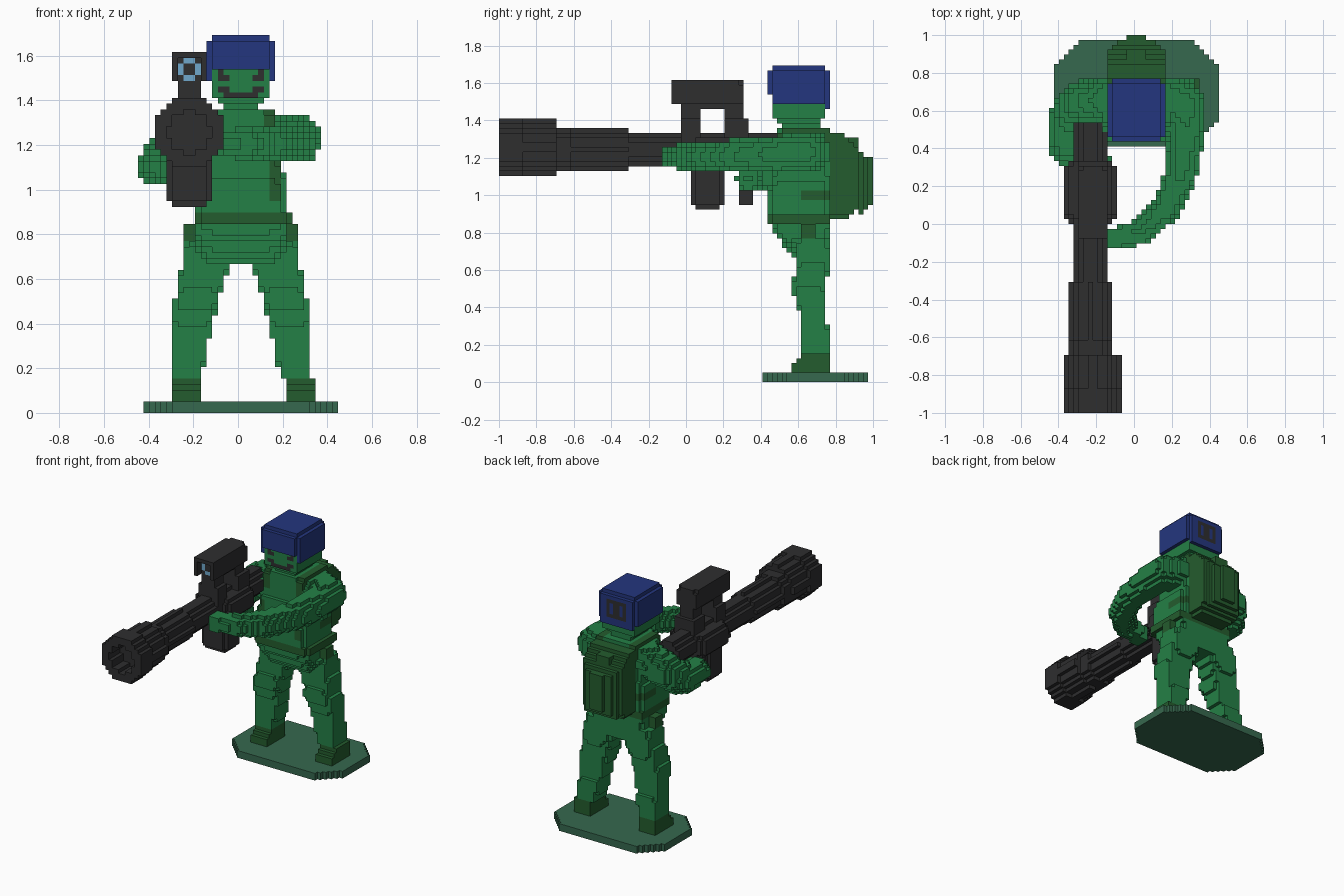
import bpy, bmesh, math
from mathutils import Vector

V = 2 / 78  # edge length of one block

cube = bpy.data.objects.get("Cube")
if cube:
    bpy.data.objects.remove(cube, do_unlink=True)


def material(name, rgb):
    lin = [(c / 255 / 12.92) if c < 10 else ((c / 255 + 0.055) / 1.055) ** 2.4 for c in rgb]
    m = bpy.data.materials.new(name)
    m.use_nodes = True
    m.diffuse_color = (*lin, 1)
    m.node_tree.nodes["Principled BSDF"].inputs["Base Color"].default_value = (*lin, 1)
    return m


GREEN = material("uniform green", (36, 128, 70))
DARK = material("dark green", (36, 92, 46))
STAND = material("stand green", (54, 104, 78))
BLACK = material("gunmetal", (46, 46, 47))
BLUE = material("helmet blue", (36, 54, 126))
GLASS = material("lens blue", (112, 168, 204))


# --- Shapes: each is (bounds, inside test), measured in blocks ---
def box(x0, x1, y0, y1, z0, z1):
    def test(x, y, z):
        return x0 < x < x1 and y0 < y < y1 and z0 < z < z1
    return (x0, x1, y0, y1, z0, z1), test


def loft(rows, n=5):
    """Stack of rounded rectangles; each row is z, x0, x1, y0, y1."""
    def test(x, y, z):
        for a, b in zip(rows, rows[1:]):
            if a[0] <= z <= b[0]:
                t = (z - a[0]) / (b[0] - a[0])
                x0, x1, y0, y1 = (p + (q - p) * t for p, q in zip(a[1:], b[1:]))
                u = abs(2 * x - x0 - x1) / (x1 - x0)
                v = abs(2 * y - y0 - y1) / (y1 - y0)
                return u ** n + v ** n <= 1
        return False
    c = list(zip(*rows))
    return (min(c[1]), max(c[2]), min(c[3]), max(c[4]), c[0][0], c[0][-1]), test


def limb(pts):
    """Chain of tapered capsules; each point is x, y, z, radius."""
    pts = [(Vector(p[:3]), p[3]) for p in pts]

    def test(x, y, z):
        q = Vector((x, y, z))
        for (a, ra), (b, rb) in zip(pts, pts[1:]):
            d = b - a
            t = max(0, min(1, (q - a).dot(d) / d.length_squared))
            if (q - a - d * t).length <= ra + (rb - ra) * t:
                return True
        return False
    lo = [min(p[i] - r for p, r in pts) for i in range(3)]
    hi = [max(p[i] + r for p, r in pts) for i in range(3)]
    return (lo[0], hi[0], lo[1], hi[1], lo[2], hi[2]), test


def barrel(cx, cz, y0, y1, r, bore=0):
    """Round bar along y, optionally hollow."""
    def test(x, y, z):
        return y0 < y < y1 and bore <= math.hypot(x - cx, z - cz) <= r
    return (cx - r, cx + r, y0, y1, cz - r, cz + r), test


def mirror(shape):
    (x0, x1, *rest), f = shape
    return (-x1, -x0, *rest), lambda x, y, z: f(-x, y, z)


# --- Turn shapes into one block-built mesh, keeping only outer faces ---
SIDES = {
    (1, 0, 0): ((1, 0, 0), (1, 1, 0), (1, 1, 1), (1, 0, 1)),
    (-1, 0, 0): ((0, 0, 0), (0, 0, 1), (0, 1, 1), (0, 1, 0)),
    (0, 1, 0): ((0, 1, 0), (0, 1, 1), (1, 1, 1), (1, 1, 0)),
    (0, -1, 0): ((0, 0, 0), (1, 0, 0), (1, 0, 1), (0, 0, 1)),
    (0, 0, 1): ((0, 0, 1), (1, 0, 1), (1, 1, 1), (0, 1, 1)),
    (0, 0, -1): ((0, 0, 0), (0, 1, 0), (1, 1, 0), (1, 0, 0)),
}


def build(name, mats, shapes, paint=None):
    cells = set()
    for (x0, x1, y0, y1, z0, z1), test in shapes:
        for i in range(math.floor(x0), math.ceil(x1)):
            for j in range(math.floor(y0), math.ceil(y1)):
                for k in range(math.floor(z0), math.ceil(z1)):
                    if test(i + .5, j + .5, k + .5):
                        cells.add((i, j, k))
    bm = bmesh.new()
    verts = {}
    for (i, j, k) in sorted(cells):
        for nrm, corners in SIDES.items():
            if (i + nrm[0], j + nrm[1], k + nrm[2]) in cells:
                continue
            loop = []
            for c in corners:
                p = (i + c[0], j + c[1], k + c[2])
                if p not in verts:
                    verts[p] = bm.verts.new(((p[0] + .5) * V, p[1] * V, p[2] * V))
                loop.append(verts[p])
            f = bm.faces.new(loop)
            if paint:
                f.material_index = paint(i + .5, j + .5, k + .5, nrm)
    me = bpy.data.meshes.new(name)
    bm.to_mesh(me)
    bm.free()
    for m in mats:
        me.materials.append(m)
    bpy.context.collection.objects.link(bpy.data.objects.new(name, me))


# Stand: rectangle with clipped corners
build("stand", [STAND], [((-17, 17, 16, 38, 0, 2),
      lambda x, y, z: abs(x) + abs(y - 27) < 22.6)])

# Boots and legs
leg = loft([(6, 7, 12, 24, 30), (10, 6, 12, 24, 30), (15, 5, 12.3, 23.5, 29),
            (19, 4, 12, 22, 29), (22, 3.3, 11, 22.5, 29.5), (26, 1.8, 10.4, 23, 30),
            (30, 0, 9.5, 22, 30)])
boot = [box(7, 12, 22, 30, 2, 4), box(7, 12, 23, 30, 4, 5), box(7, 12, 24, 30, 5, 6)]
build("left_boot", [DARK], [box(8, 13, 22, 30, 2, 4), box(8, 13, 23, 30, 4, 5), box(8, 13, 24, 30, 5, 6)])
build("right_boot", [DARK], [mirror(s) for s in boot])
build("left_leg", [GREEN], [leg])
build("right_leg", [GREEN], [mirror(leg)])

# Hips, belt and side pouches
build("hips", [GREEN], [loft([(26, -6, 6, 22, 30), (29, -8, 8, 20, 30.5), (33, -8.5, 8.5, 17.5, 30.5)])])
build("belt", [DARK], [box(-8, 9, 18, 30, 33, 35), box(-7, 8, 17, 18, 33, 35)])
pouch = box(8, 10, 24, 27, 28, 33)
build("left_pouch", [DARK], [pouch])
build("right_pouch", [DARK], [mirror(pouch)])


# Jacket with shoulder straps painted on
def straps(x, y, z, n):
    if z > 48 and 4 < abs(x) < 6:
        return 1
    if 37 < z < 45 and n[1] < 0 and 5 < abs(x) < 7:
        return 1
    return int(38 < z < 40 and abs(x) > 5 and y > 24)


build("jacket", [GREEN, DARK], [loft([(35, -8, 8, 17, 30), (39, -8.5, 8.5, 17, 30),
      (43, -7.2, 7.2, 18, 30), (50, -7.2, 7.2, 19, 30), (53, -6, 6, 19.5, 30)], 7)], straps)

# Backpack
build("backpack", [DARK], [
    loft([(34, -5.2, 5.2, 30, 34), (36, -6.2, 6.2, 30, 36), (49, -6.2, 6.2, 30, 36), (52, -6, 6, 30, 32.5)], 9),
    box(-4, 4, 36, 38, 36, 47), box(-2, 2, 38, 39, 37, 47),
    box(-5, 5, 36, 37, 35, 48), box(-2, 2, 34, 36, 48, 51)])


# Head with eyes and moustache
def face(x, y, z, n):
    if n[1] >= 0 or y > 19:
        return 0
    a = abs(x)
    eye = 2 < a < 4 and 58 < z < 60 and not (a < 3 and z > 59)
    mouth = (a < 3 and 55 < z < 56) or (2 < a < 4 and 56 < z < 57)
    return int(eye or mouth)


build("head", [GREEN, BLACK], [box(-3, 3, 20, 28, 52, 54), box(-4, 4, 19, 28, 54, 55),
                               box(-5, 5, 18, 29, 55, 60)], face)


# Helmet: softened box, lower at the sides and back, vent slits behind
def helmet(x, y, z):
    edges = (abs(x) > 5) + (y < 18 or y > 29) + (z > 65)
    if edges > 1:
        return False
    if z > 60:
        return True
    return (abs(x) > 5 and z > 58) or (y > 29 and z > 57)


def vents(x, y, z, n):
    a = abs(x)
    bars = a < 3 and (a < .6 or a > 2 or -1 < x < 0) and 60 < z < 63
    caps = a < 3 and (59 < z < 60 or 63 < z < 64)
    return int(n[1] > 0 and y > 29 and (bars or caps))


build("helmet", [BLUE, BLACK], [((-6, 6, 17, 30, 57, 66), helmet)], vents)

# Arms: left reaches across to steady the barrel, right holds the grip
build("left_arm", [GREEN], [limb([(7, 26, 48, 4.2), (10, 24.5, 48, 4.2), (10.4, 19, 47.5, 3.7),
      (9.2, 10, 47.3, 3.3), (6, 3, 47, 3), (1, -1.6, 47, 2.6), (-4.5, -3, 47, 2.4)])])
build("right_arm", [GREEN], [limb([(-7, 25.5, 48, 4.2), (-12, 25, 46, 4.2), (-14.2, 22, 43.3, 3.8),
      (-15, 15.5, 43, 2.9), (-12.5, 13.5, 42.5, 2.6), (-8, 13, 42.5, 2.6)])])

# Launcher tube with flared hollow muzzle and widened breech
build("launcher_tube", [BLACK], [
    barrel(-9, 49, -39, -34, 6.1, 3.6), barrel(-9, 49, -34, -27, 5.6),
    barrel(-9.5, 48.5, -28, -24, 4.6), barrel(-9.5, 48.5, -25, -12, 4),
    barrel(-9.5, 48.5, -12, 21, 3.6),
    loft([(45, -14, -5, 1, 13), (47, -15, -4, 0, 13.5), (50, -15, -4, 1, 13), (51, -13, -6, 1, 13)])])
build("magazine", [BLACK], [box(-12, -6, 1, 8, 37, 45), box(-13, -5, 2, 7, 37, 45),
                            box(-12, -6, 2, 7, 36, 37)])
build("grip", [BLACK], [box(-11, -8, 11, 14, 37, 45)])


# Sight on two posts with a glass ring at its front
def lens(x, y, z, n):
    u, w = abs(x + 9), abs(z - 60)
    return int(n[1] < 0 and y < 0 and max(u, w) < 2 and 1 < u + w and 1 < max(u, w) and u + w < 3)


build("sight", [BLACK, GLASS], [
    box(-12, -6, -1, 12, 58, 62), box(-11, -7, -1, 12, 57, 63),
    box(-12, -6, -3, 11, 62, 63), box(-12, -11, -3, -1, 58, 62), box(-7, -6, -3, -1, 58, 62)], lens)
build("sight_mount", [BLACK], [
    box(-11, -7, -1, 3, 51, 57), box(-11, -7, 8, 12, 51, 57),
    box(-12, -6, -1, 3, 50, 55), box(-12, -6, 8, 13, 50, 55)])
